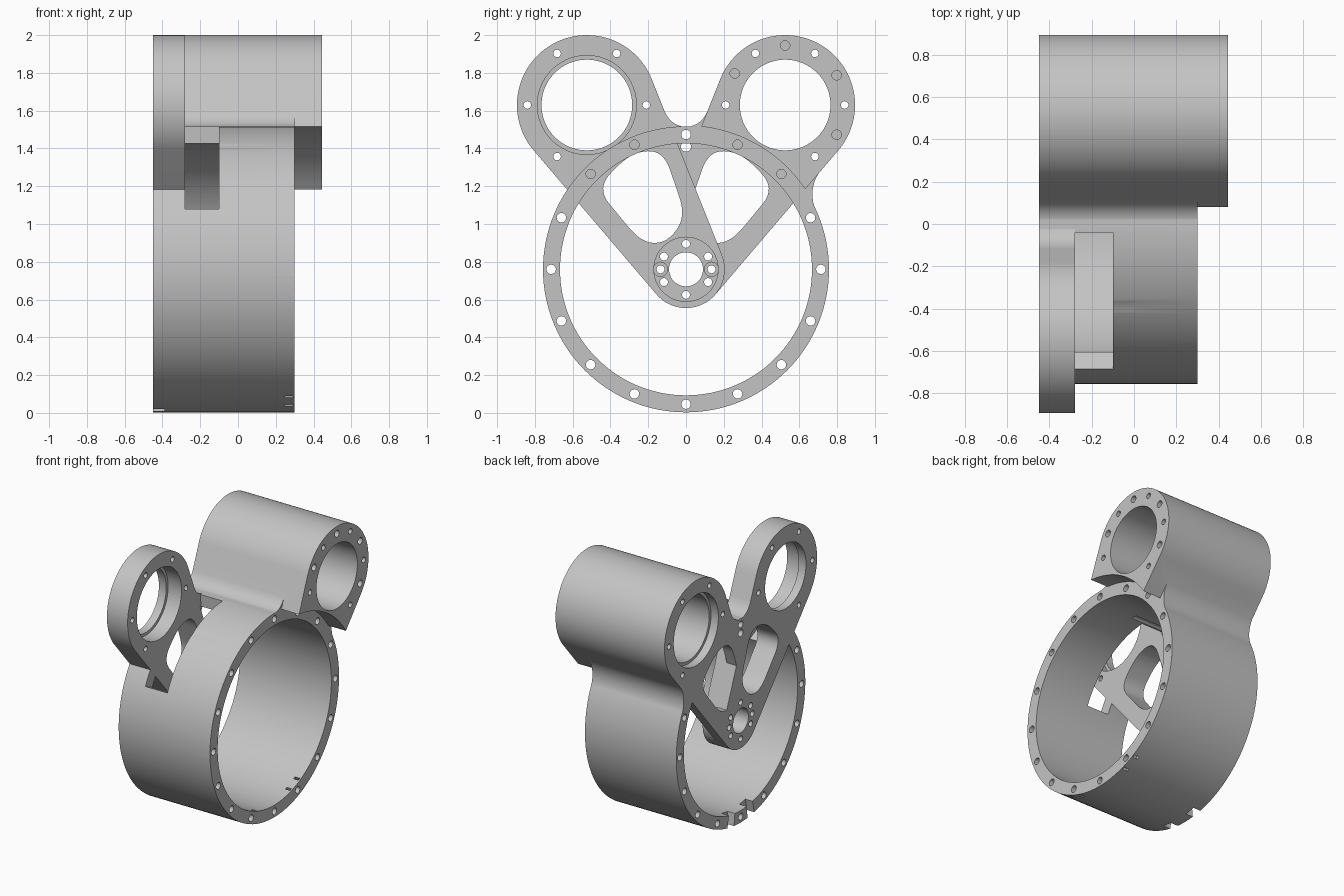
import bpy, bmesh
from math import pi, sin, cos, asin, atan2, hypot, radians
from mathutils import Vector

cube = bpy.data.objects.get("Cube")
if cube:
    bpy.data.objects.remove(cube, do_unlink=True)

grey = bpy.data.materials.new("light grey metal")
grey.use_nodes = True
grey.diffuse_color = (0.55, 0.55, 0.55, 1)
grey.node_tree.nodes["Principled BSDF"].inputs["Base Color"].default_value = (0.55, 0.55, 0.55, 1)

HUB, HUB_R = (0, 0.76), 0.205
RING_R, BORE_R = 0.757, 0.667
EYE_Y, EYE_Z, EYE_R = 0.525, 1.63, 0.37
BACK, PLATE, THIN, FRONT, FLANGE = -0.45, -0.28, -0.37, 0.30, 0.445
OUT = 0.6  # overshoot for through cuts


# ---- profiles in the side plane, as (y, z) points ----
def arc(c, r, a0, a1, n):
    return [(c[0] + r * cos(a0 + (a1 - a0) * i / n), c[1] + r * sin(a0 + (a1 - a0) * i / n))
            for i in range(n + 1)]


def circle(c, r, n=96):
    return arc(c, r, 0, 2 * pi, n)[:-1]


def polar(c, r, deg):
    return (c[0] + r * cos(radians(deg)), c[1] + r * sin(radians(deg)))


def arm(side):
    """Tangent outline around the hub and one eye."""
    eye = (side * EYE_Y, EYE_Z)
    dy, dz = eye[0] - HUB[0], eye[1] - HUB[1]
    phi = atan2(dz, dy)
    h = pi / 2 + asin((EYE_R - HUB_R) / hypot(dy, dz))
    return arc(eye, EYE_R, phi - h, phi + h, 56) + arc(HUB, HUB_R, phi + h, phi + 2 * pi - h, 36)


def bezier(a, b, c, n=8):
    a, b, c = Vector(a), Vector(b), Vector(c)
    return [tuple(a * (1 - t) ** 2 + b * 2 * t * (1 - t) + c * t * t)
            for t in (i / n for i in range(n + 1))]


def rounded(pts, size):
    out = []
    for i, p in enumerate(pts):
        p, a, b = Vector(p), Vector(pts[i - 1]), Vector(pts[(i + 1) % len(pts)])
        ends = [p + (q - p).normalized() * min(size, (q - p).length * 0.48) for q in (a, b)]
        out += bezier(ends[0], p, ends[1])
    return out


def flip(pts):
    return [(-y, z) for y, z in pts]


# ---- solids: each shape is (profile, x0, x1) ----
def solid(name, shapes):
    bm = bmesh.new()
    for pts, x0, x1 in shapes:
        face = bm.faces.new([bm.verts.new((x0, y, z)) for y, z in pts])
        new = bmesh.ops.extrude_face_region(bm, geom=[face])["geom"]
        bmesh.ops.translate(bm, vec=(x1 - x0, 0, 0),
                            verts=[g for g in new if isinstance(g, bmesh.types.BMVert)])
    bmesh.ops.recalc_face_normals(bm, faces=bm.faces)
    mesh = bpy.data.meshes.new(name)
    bm.to_mesh(mesh)
    bm.free()
    mesh.materials.append(grey)
    ob = bpy.data.objects.new(name, mesh)
    bpy.context.collection.objects.link(ob)
    return ob


def combine(operation, shapes):
    tool = solid("helper", shapes)
    tool.hide_render = True
    mod = housing.modifiers.new("combine", "BOOLEAN")
    mod.operation, mod.solver, mod.object = operation, "EXACT", tool
    bpy.context.view_layer.objects.active = housing
    bpy.ops.object.modifier_apply(modifier=mod.name)
    bpy.data.objects.remove(tool, do_unlink=True)


def add(*shapes):
    for s in shapes:
        combine("UNION", [s])


def cut(*shapes):
    combine("DIFFERENCE", shapes)


# Main drum with the long rear tube grown out of it
housing = solid("gear_housing", [(circle(HUB, RING_R, 128), BACK, FRONT)])
add((arm(1), BACK, FLANGE))
cut((circle(HUB, RING_R + 0.003, 128), FRONT, OUT))

# Blends between tube and drum
low_blend = bezier((0.70, 1.265), (0.643, 1.17), (0.69, 1.066)) + [(0.5, 1.1)]
top_blend = bezier((0.115, 1.60), (0.078, 1.51), (-0.02, 1.512)) + [(0.0, 1.46), (0.2, 1.46)]
add((low_blend, BACK, FRONT), (top_blend, BACK, FRONT))

# Open drum and the clearance slot behind the front arm
cut((circle(HUB, BORE_R, 128), -OUT, OUT))
slot = arc(HUB, 0.9, radians(93), radians(155), 16) + arc(HUB, 0.55, radians(155), radians(93), 16)
cut((slot, PLATE, -0.10))

# End plate: thin rear arm, thick front arm, and the bridge joining them
bridge = [(-0.1, 1.3), (0.1, 1.3), (0.1, 1.47), (-0.1, 1.47)]
add((arm(1), BACK, THIN), (bridge, BACK, THIN))
window = rounded([(-0.475, 1.19), (-0.235, 0.90), (-0.10, 0.90), (0.0, 1.04),
                  (-0.12, 1.39), (-0.29, 1.38)], 0.11)
cut((flip(window), -OUT, THIN + 0.03))
add((arm(-1), BACK, PLATE), (flip(top_blend), BACK, PLATE))
cut((window, -OUT, PLATE + 0.03))

# Bearing bores, then their shallow seats
eyes = [(s * EYE_Y, EYE_Z) for s in (-1, 1)]
cut((circle(HUB, 0.09, 48), -OUT, 0), *[(circle(e, 0.24), -OUT, OUT) for e in eyes])
cut((circle(HUB, 0.17, 64), PLATE - 0.02, 0), (circle(eyes[0], 0.262), PLATE - 0.11, 0),
    (circle(eyes[1], 0.262), -OUT, BACK + 0.06))


# Bolt holes
def hole(p, x0=-OUT, x1=OUT, r=0.025):
    return (circle(p, r, 20), x0, x1)


holes = [hole((0, 1.41), -OUT, 0, 0.027)]
for i in range(16):
    deg = i * 22.5
    blind = deg in (45, 67.5, 112.5, 135)
    holes.append(hole(polar(HUB, 0.714, deg), FRONT - 0.1 if blind else -OUT))
for side, eye in zip((-1, 1), eyes):
    for deg in (0, 60, 120, 180, 270 + side * 30):
        holes.append(hole(polar(eye, 0.315, deg), r=0.02))
for deg in (-30, 30, 90, 148):
    holes.append(hole(polar(eyes[1], 0.315, deg), FLANGE - 0.1))
for deg in (0, 30, 90, 150, 180, 210, 270, 330):
    holes.append(hole(polar(HUB, 0.135, deg), -OUT, 0, 0.021))
cut(*holes)
cut(*[hole(polar(HUB, 0.135, d), PLATE - 0.06, 0, 0.038) for d in (0, 180)])


# Small radial notches in the drum's lower rim
def notch(deg, half, x0, x1):
    a, b = radians(deg - half), radians(deg + half)
    return ([polar(HUB, r, d) for r, d in ((0.6, deg - half), (0.85, deg - half),
                                          (0.85, deg + half), (0.6, deg + half))], x0, x1)


cut(*[notch(-90 + s * 9, 3, -OUT, BACK + 0.06) for s in (-1, 1)],
    *[notch(-90 + s * d, 0.8, 0.25, 0.29) for s in (-1, 1) for d in (18, 27)])

# Smooth curved walls, crisp edges
bpy.ops.object.select_all(action="DESELECT")
housing.select_set(True)
bpy.context.view_layer.objects.active = housing
bpy.ops.object.shade_smooth_by_angle(angle=radians(25))
